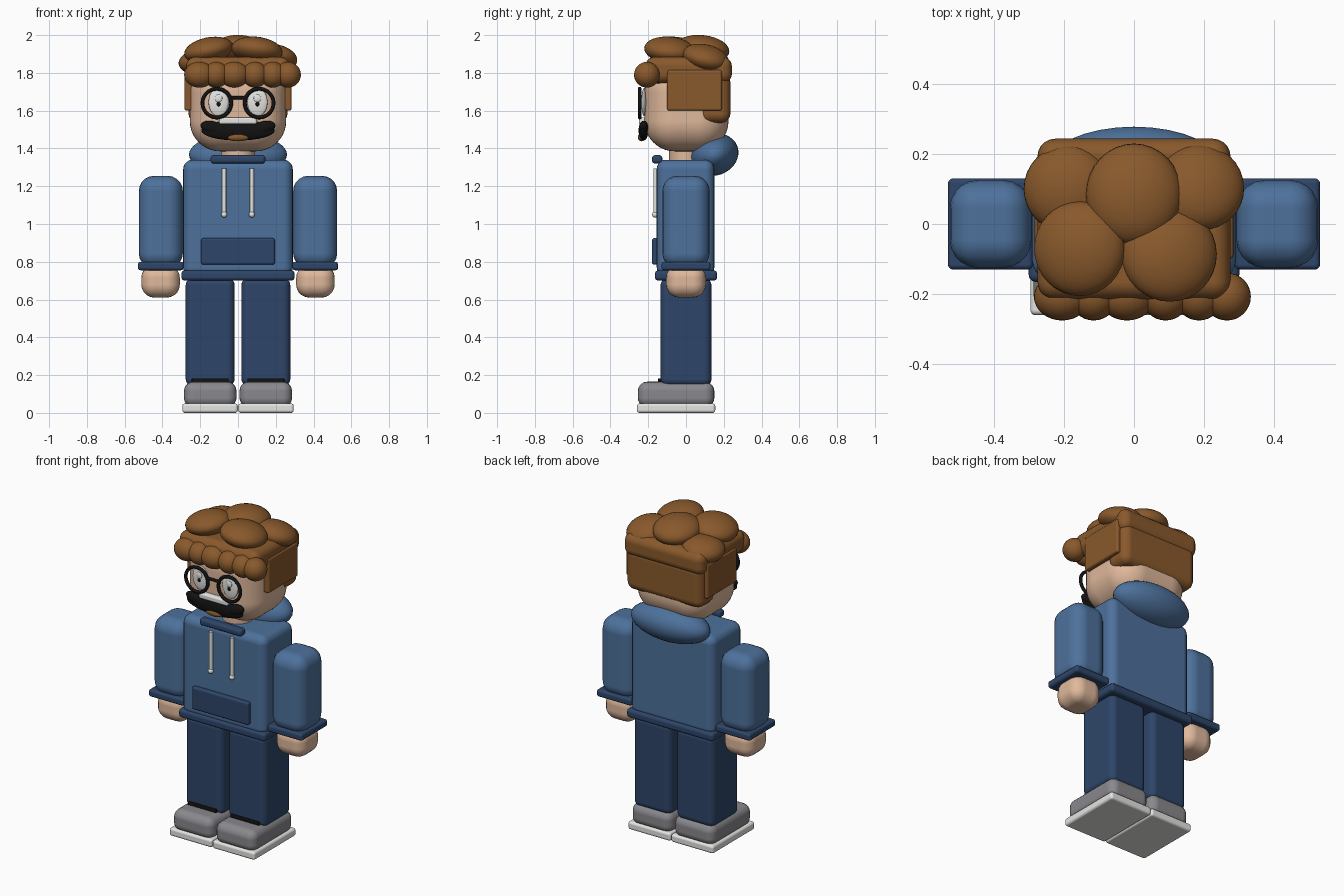
import bpy
import math

cube = bpy.data.objects.get("Cube")
if cube:
    bpy.data.objects.remove(cube, do_unlink=True)


def material(name, r, g, b):
    m = bpy.data.materials.new(name)
    m.use_nodes = True
    m.diffuse_color = (r, g, b, 1)
    m.node_tree.nodes["Principled BSDF"].inputs["Base Color"].default_value = (r, g, b, 1)
    return m


DENIM = material("denim blue", 0.075, 0.165, 0.33)
NAVY = material("navy", 0.027, 0.06, 0.14)
HAIR = material("brown hair", 0.25, 0.1, 0.025)
SKIN = material("skin", 0.74, 0.48, 0.33)
GREY = material("shoe grey", 0.25, 0.25, 0.27)
WHITE = material("off white", 0.78, 0.78, 0.76)
BLACK = material("black", 0.006, 0.006, 0.006)


def finish(name, mat):
    o = bpy.context.object
    o.name = name
    o.data.materials.append(mat)
    return o


def box(name, mat, x, y, z, bevel, segments=5):
    """Rounded box from (low, high) ranges."""
    lows, highs = zip(x, y, z)
    bpy.ops.mesh.primitive_cube_add(size=1, location=[(a + b) / 2 for a, b in zip(lows, highs)])
    o = finish(name, mat)
    o.scale = [b - a for a, b in zip(lows, highs)]
    bpy.ops.object.transform_apply(location=False, rotation=False, scale=True)
    mod = o.modifiers.new("Rounding", "BEVEL")
    mod.width = bevel
    mod.segments = segments
    mod.harden_normals = True
    bpy.ops.object.shade_smooth()
    return o


def ball(name, mat, center, radii, tilt=(0, 0, 0)):
    bpy.ops.mesh.primitive_uv_sphere_add(segments=32, ring_count=16, radius=1,
                                         location=center, rotation=tilt)
    o = finish(name, mat)
    o.scale = radii
    bpy.ops.object.shade_smooth()
    return o


def rod(name, mat, center, radius, length, axis="z"):
    turn = {"z": (0, 0, 0), "x": (0, math.pi / 2, 0), "y": (math.pi / 2, 0, 0)}[axis]
    bpy.ops.mesh.primitive_cylinder_add(vertices=16, radius=radius, depth=length,
                                        location=center, rotation=turn)
    o = finish(name, mat)
    bpy.ops.object.shade_smooth_by_angle()
    return o


def span(side, a, b):
    return tuple(sorted((side * a, side * b)))


# Torso, pocket and collar
box("torso", DENIM, (-0.29, 0.29), (-0.155, 0.15), (0.72, 1.34), 0.05)
box("hem", NAVY, (-0.3, 0.3), (-0.165, 0.165), (0.7, 0.755), 0.02)
box("pocket", NAVY, (-0.195, 0.195), (-0.18, -0.14), (0.785, 0.925), 0.012)
box("collar", NAVY, (-0.145, 0.145), (-0.18, -0.125), (1.32, 1.365), 0.018)
ball("hood", DENIM, (0, 0.15, 1.367), (0.26, 0.13, 0.11), (0.35, 0, 0))
rod("neck", SKIN, (0, 0, 1.37), 0.09, 0.12)

# Limbs, mirrored for both sides
for side, word in ((1, "left"), (-1, "right")):
    box(word + "_sleeve", DENIM, span(side, 0.292, 0.525), (-0.125, 0.125), (0.765, 1.255), 0.08)
    box(word + "_cuff", NAVY, span(side, 0.288, 0.53), (-0.13, 0.13), (0.755, 0.8), 0.015)
    box(word + "_hand", SKIN, span(side, 0.308, 0.512), (-0.105, 0.105), (0.61, 0.785), 0.07)
    box(word + "_leg", NAVY, span(side, 0.018, 0.277), (-0.135, 0.135), (0.14, 0.715), 0.04)
    box(word + "_shoe", GREY, span(side, 0.008, 0.286), (-0.255, 0.15), (0.03, 0.165), 0.05)
    box(word + "_sole", WHITE, span(side, 0.001, 0.295), (-0.26, 0.155), (0, 0.05), 0.015)
    box(word + "_ankle_trim", BLACK, span(side, 0.05, 0.245), (-0.148, -0.12), (0.155, 0.183), 0.005)
    # Drawstrings
    rod(word + "_drawstring", WHITE, (side * 0.073, -0.162, 1.175), 0.011, 0.24)
    ball(word + "_drawstring_tip", WHITE, (side * 0.073, -0.164, 1.05), (0.016, 0.016, 0.016))
    # Eyes and glasses
    ball(word + "_eye", WHITE, (side * 0.103, -0.222, 1.645), (0.053, 0.014, 0.075))
    ball(word + "_pupil", BLACK, (side * 0.103, -0.236, 1.635), (0.01, 0.005, 0.012))
    ball(word + "_eye_glint", WHITE, (side * 0.103, -0.236, 1.665), (0.02, 0.006, 0.02))
    bpy.ops.mesh.primitive_torus_add(location=(side * 0.112, -0.245, 1.64),
                                     rotation=(math.pi / 2, 0, 0), major_radius=0.076,
                                     minor_radius=0.01, major_segments=40, minor_segments=10)
    finish(word + "_glasses_rim", BLACK)
    bpy.ops.object.shade_smooth()
    # Side hair
    box(word + "_side_hair", HAIR, span(side, 0.2, 0.283), (-0.1, 0.19), (1.6, 1.815), 0.012)

# Head and face
box("head", SKIN, (-0.255, 0.255), (-0.22, 0.225), (1.385, 1.86), 0.16, 10)
rod("glasses_bridge", BLACK, (0, -0.245, 1.668), 0.009, 0.08, "x")
ball("mouth", BLACK, (0, -0.225, 1.495), (0.195, 0.026, 0.053))
for side, word in ((1, "left"), (-1, "right")):
    ball(word + "_mouth_corner", BLACK, (side * 0.135, -0.224, 1.51), (0.065, 0.025, 0.034),
         (0, -side * 0.25, 0))
box("teeth", WHITE, (-0.1, 0.1), (-0.25, -0.21), (1.528, 1.565), 0.012)
ball("tongue", HAIR, (0, -0.235, 1.459), (0.058, 0.02, 0.021))

# Hair mass
box("back_hair", HAIR, (-0.262, 0.262), (0.07, 0.235), (1.535, 1.8), 0.05)
box("hair_cap", HAIR, (-0.275, 0.275), (-0.215, 0.243), (1.745, 1.885), 0.05)

# Large top curls: centre, radii, tilt
curls = [
    ((0, 0.085, 1.925), (0.137, 0.145, 0.075), (-0.1, 0, 0)),
    ((0.19, 0.105, 1.88), (0.125, 0.125, 0.068), (-0.25, 0.15, 0)),
    ((-0.19, 0.1, 1.86), (0.125, 0.125, 0.07), (0, -0.1, 0)),
    ((-0.155, -0.07, 1.92), (0.132, 0.135, 0.068), (0, -0.2, 0)),
    ((0.1, -0.085, 1.92), (0.137, 0.137, 0.07), (-0.1, 0.12, 0)),
]
for i, (center, radii, tilt) in enumerate(curls):
    ball(f"top_curl_{i + 1}", HAIR, center, radii, tilt)

# Fringe curls along the forehead
for i, x in enumerate((-0.205, -0.115, -0.02, 0.09, 0.185, 0.265)):
    wide = 0.08 if i in (0, 2) else 0.068
    ball(f"fringe_curl_{i + 1}", HAIR, (x, -0.207, 1.79), (wide, 0.068, 0.068))
